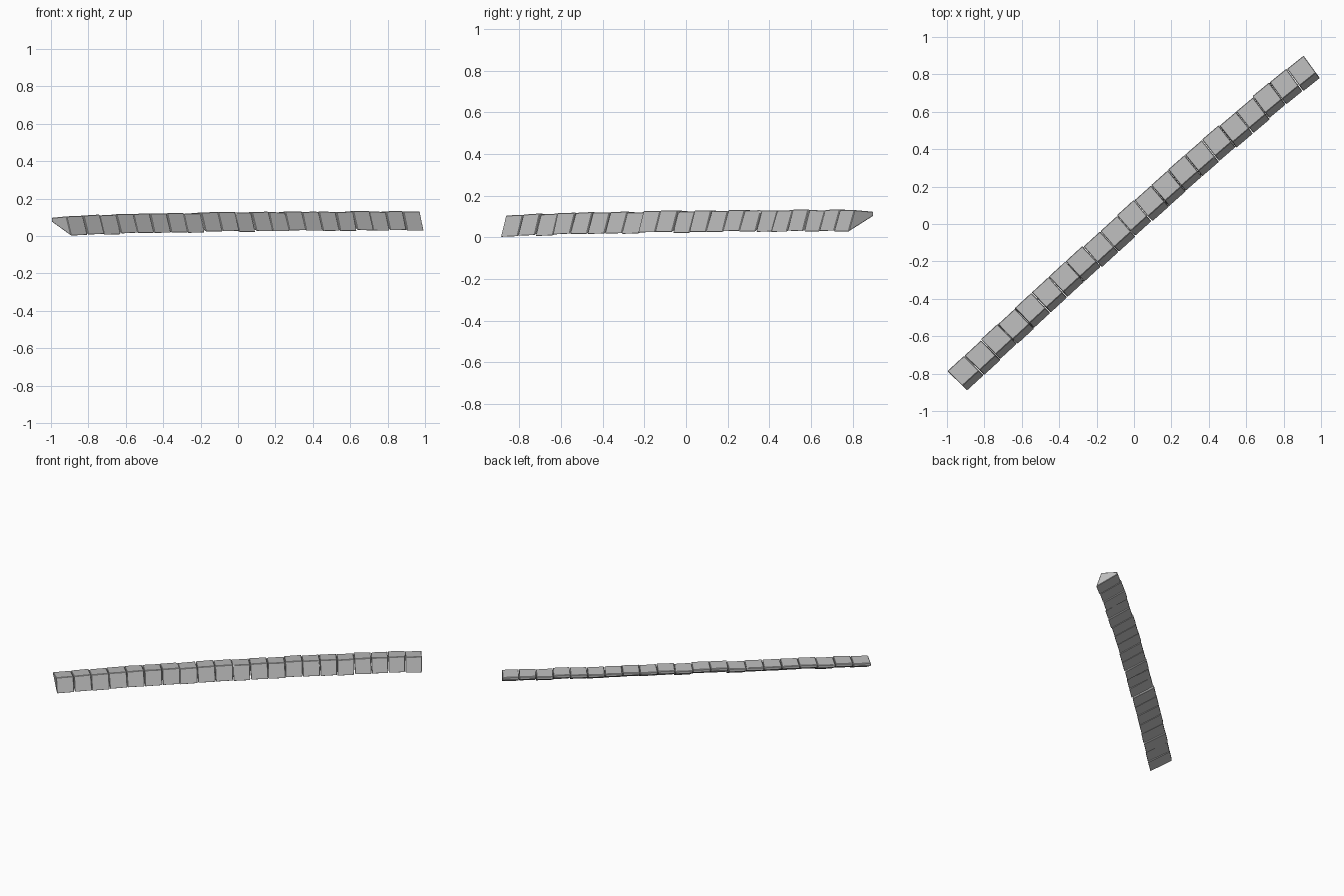
import bpy, bmesh, math, random
from mathutils import Vector

if "Cube" in bpy.data.objects:
    bpy.data.objects.remove(bpy.data.objects["Cube"])
random.seed(7)

BLOCKS = 21
GAP = 0.0015
# Cross-section: (distance towards the outer side, height below the crest)
PROFILE = [(-0.075, -0.008), (0.037, 0.0), (0.073, -0.104), (-0.075, -0.028)]

stone = bpy.data.materials.new("grey stone")
stone.use_nodes = True
stone.diffuse_color = (0.5, 0.5, 0.5, 1)
stone.node_tree.nodes["Principled BSDF"].inputs["Base Color"].default_value = (0.5, 0.5, 0.5, 1)


def centre(t):
    """Point on the gently bowed, slightly rising crest line."""
    bow = 4 * t * (1 - t) * (0.015 + 0.03 * t)
    crest = 0.105 + 0.026 * (1 - (1 - t) ** 3)
    return Vector((-0.945 + 1.897 * t, -0.84 + 1.68 * t + bow, crest))


def heading(t):
    return math.radians(45.5 - 9.5 * t)


def section(t, along, shift, lift, wobble):
    """Corner points of the cross-section at position t."""
    a = heading(t)
    forward = Vector((math.cos(a), math.sin(a), 0))
    outward = Vector((math.sin(a), -math.cos(a), 0))
    points = []
    for u, w in PROFILE:
        p = centre(t) + outward * (u + shift) + Vector((0, 0, w + lift))
        p += forward * (along + random.uniform(-wobble, wobble))
        p.z += random.uniform(-wobble, wobble)
        points.append(p)
    return points


def make_block(i):
    end = i in (0, BLOCKS - 1)
    shift = 0 if end else random.uniform(-0.004, 0.004)
    lift = 0 if end else random.uniform(-0.003, 0.003)
    wobble = 0 if end else 0.002
    bm = bmesh.new()
    rings = [[bm.verts.new(p) for p in section((i + k) / BLOCKS, s * GAP, shift, lift, wobble)]
             for k, s in ((0, 1), (1, -1))]
    bm.faces.new(rings[0])
    bm.faces.new(rings[1][::-1])
    for j in range(4):
        k = (j + 1) % 4
        bm.faces.new((rings[0][j], rings[1][j], rings[1][k], rings[0][k]))
    bmesh.ops.recalc_face_normals(bm, faces=bm.faces)
    # Chip one upper corner on some of the stones
    if i % 4 == 2:
        corner = rings[i // 4 % 2][i // 8 % 2]
        bmesh.ops.bevel(bm, geom=[corner], offset=0.014, segments=1, affect='VERTICES')
    mesh = bpy.data.meshes.new("kerb_stone")
    bm.to_mesh(mesh)
    bm.free()
    mesh.materials.append(stone)
    block = bpy.data.objects.new(f"kerb_stone_{i + 1:02d}", mesh)
    bpy.context.collection.objects.link(block)
    # Worn edges
    bevel = block.modifiers.new("worn_edges", 'BEVEL')
    bevel.width = 0.003
    bevel.segments = 1
    bevel.limit_method = 'ANGLE'


for i in range(BLOCKS):
    make_block(i)
